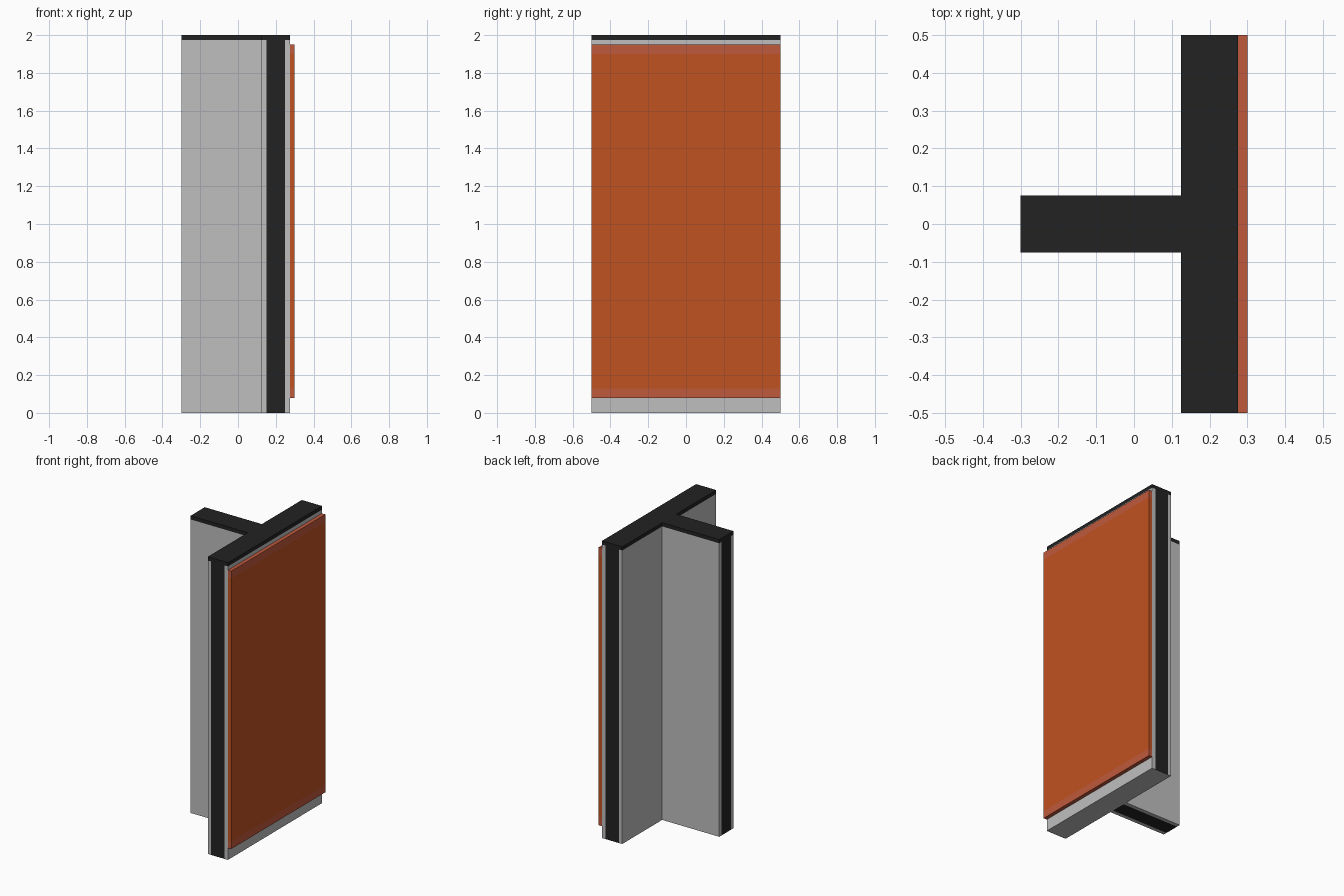
import bpy
import bmesh

if "Cube" in bpy.data.objects:
    bpy.data.objects.remove(bpy.data.objects["Cube"], do_unlink=True)


def material(name, rgb):
    m = bpy.data.materials.new(name)
    m.use_nodes = True
    m.diffuse_color = (*rgb, 1)
    m.node_tree.nodes["Principled BSDF"].inputs["Base Color"].default_value = (*rgb, 1)
    return m


grey = material("light grey plaster", (0.53, 0.52, 0.52))
black = material("black core", (0.016, 0.016, 0.016))
orange = material("orange panel", (0.53, 0.085, 0.016))
coral = material("coral trim", (0.53, 0.10, 0.045))


def box(name, lo, hi, mat, under=None):
    """Box between two corners; under is an optional material for the bottom face."""
    bm = bmesh.new()
    bmesh.ops.create_cube(bm, size=1)
    for v in bm.verts:
        v.co = [lo[i] if v.co[i] < 0 else hi[i] for i in range(3)]
    bm.normal_update()
    mesh = bpy.data.meshes.new(name)
    mesh.materials.append(mat)
    if under:
        mesh.materials.append(under)
        for f in bm.faces:
            f.material_index = int(f.normal.z < -0.5)
    bm.to_mesh(mesh)
    bm.free()
    obj = bpy.data.objects.new(name, mesh)
    bpy.context.collection.objects.link(obj)
    return obj


CAP = 1.975

# Main wall: dark core between two plaster skins, capped on top
box("main_wall_core", (0.15, -0.5, 0), (0.25, 0.5, CAP), black, under=grey)
box("main_wall_inner_skin", (0.125, -0.5, 0), (0.15, 0.5, CAP), grey)
box("main_wall_outer_skin", (0.25, -0.5, 0), (0.275, 0.5, CAP), grey)
box("main_wall_cap", (0.125, -0.5, CAP), (0.275, 0.5, 2), black)

# Branch wall: same build, meeting the main wall at its middle
box("branch_wall_core", (-0.3, -0.05, 0), (0.125, 0.05, CAP), black)
for side, a, b in (("front", -0.075, -0.05), ("back", 0.05, 0.075)):
    box(f"branch_wall_{side}_skin", (-0.3, a, 0), (0.125, b, CAP), grey)
box("branch_wall_cap", (-0.3, -0.075, CAP), (0.125, 0.075, 2), black)

# Coloured facing panel with a trim band at the top and bottom
box("panel_bottom_trim", (0.275, -0.5, 0.08), (0.3, 0.5, 0.13), coral)
box("panel_field", (0.275, -0.5, 0.13), (0.3, 0.5, 1.90), orange)
box("panel_top_trim", (0.275, -0.5, 1.90), (0.3, 0.5, 1.95), coral)
